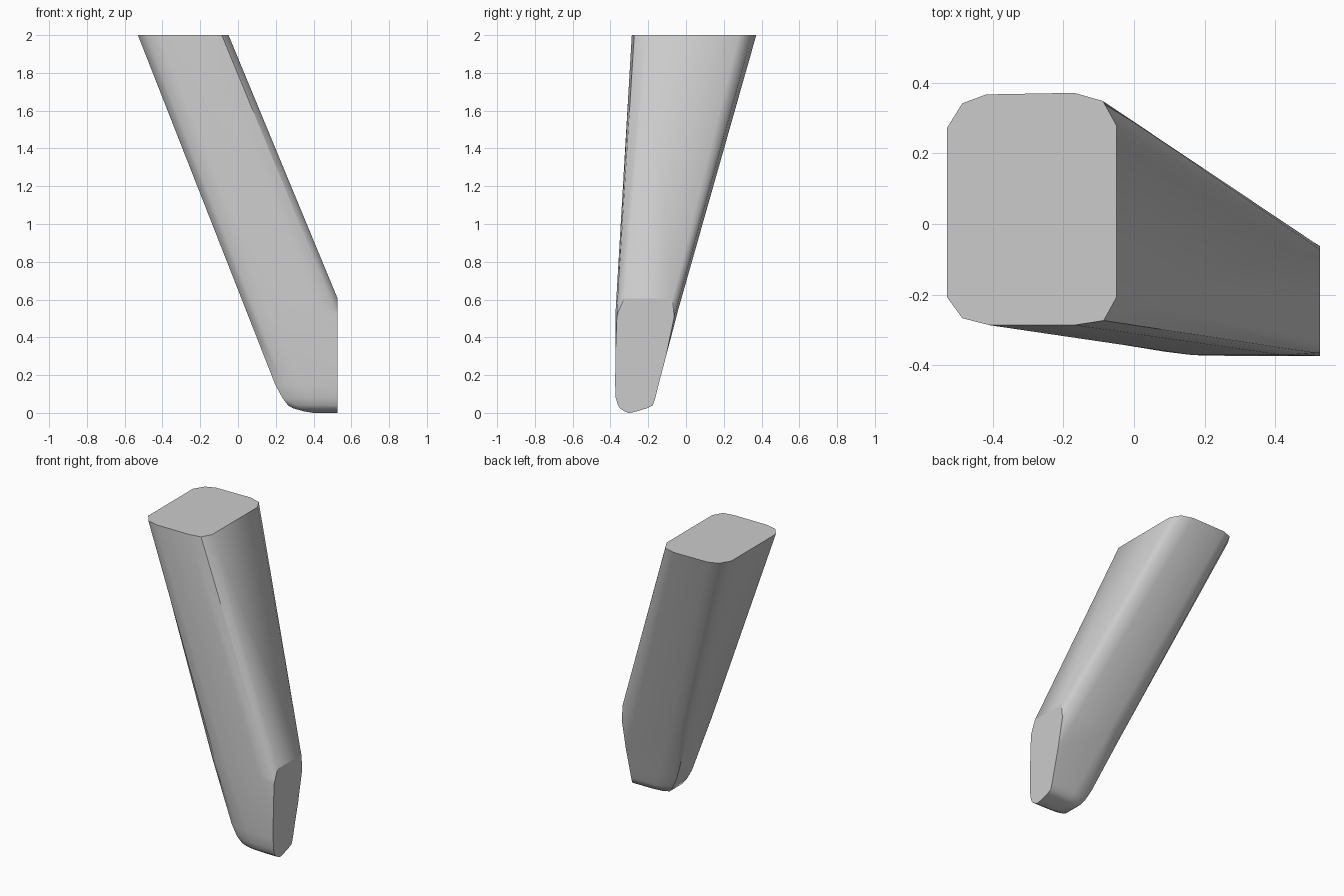
import bpy, bmesh, math

cube = bpy.data.objects.get("Cube")
if cube:
    bpy.data.objects.remove(cube, do_unlink=True)

grey = bpy.data.materials.new("light grey")
grey.use_nodes = True
colour = (0.6, 0.6, 0.6, 1)
grey.diffuse_color = colour
grey.node_tree.nodes["Principled BSDF"].inputs["Base Color"].default_value = colour

# Rounded cross-section in unit coordinates, counter-clockwise from the front
OUTLINE = [(0.25, 0), (0.75, 0), (0.925, 0.02), (1, 0.12), (1, 0.86), (0.92, 0.965),
           (0.75, 1), (0.23, 0.993), (0.09, 0.955), (0, 0.85), (0, 0.12), (0.09, 0.03)]

# Level sections: height, left edge x, front y, back y
SECTIONS = [(2, -0.53, -0.287, 0.372), (0.55, 0.04, -0.372, -0.04),
            (0.15, 0.197, -0.375, -0.145), (0.08, 0.235, -0.372, -0.162),
            (0.04, 0.265, -0.36, -0.175), (0.025, 0.29, -0.35, -0.205),
            (0.008, 0.35, -0.325, -0.26), (0, 0.4, -0.305, -0.295)]
CUT_X = 0.527


def right_edge(z):
    return -0.05 + 0.414 * (2 - z)


# Loft the slanted, tapering beam
bm = bmesh.new()
loops = []
for z, x0, y0, y1 in SECTIONS:
    width = right_edge(z) - x0
    loops.append([bm.verts.new((x0 + u * width, y0 + v * (y1 - y0), z)) for u, v in OUTLINE])
n = len(OUTLINE)
for upper, lower in zip(loops, loops[1:]):
    for i in range(n):
        j = (i + 1) % n
        bm.faces.new((upper[i], lower[i], lower[j], upper[j]))
bm.faces.new(loops[0])
bm.faces.new(loops[-1][::-1])

# Cut the lower end upright and close it
cut = bmesh.ops.bisect_plane(bm, geom=bm.verts[:] + bm.edges[:] + bm.faces[:],
                             plane_co=(CUT_X, 0, 0), plane_no=(1, 0, 0), clear_outer=True)
rim = [e for e in cut["geom_cut"] if isinstance(e, bmesh.types.BMEdge)]
bmesh.ops.edgeloop_fill(bm, edges=rim)
bmesh.ops.recalc_face_normals(bm, faces=bm.faces[:])

mesh = bpy.data.meshes.new("slanted_beam")
bm.to_mesh(mesh)
bm.free()
mesh.materials.append(grey)
beam = bpy.data.objects.new("slanted_beam", mesh)
bpy.context.collection.objects.link(beam)

# Soft sides, flat ends
bpy.ops.object.select_all(action="DESELECT")
beam.select_set(True)
bpy.context.view_layer.objects.active = beam
bpy.ops.object.shade_smooth_by_angle(angle=math.radians(46))
for face in beam.data.polygons:
    if face.normal.z > 0.99 or face.normal.x > 0.99:
        face.use_smooth = False
